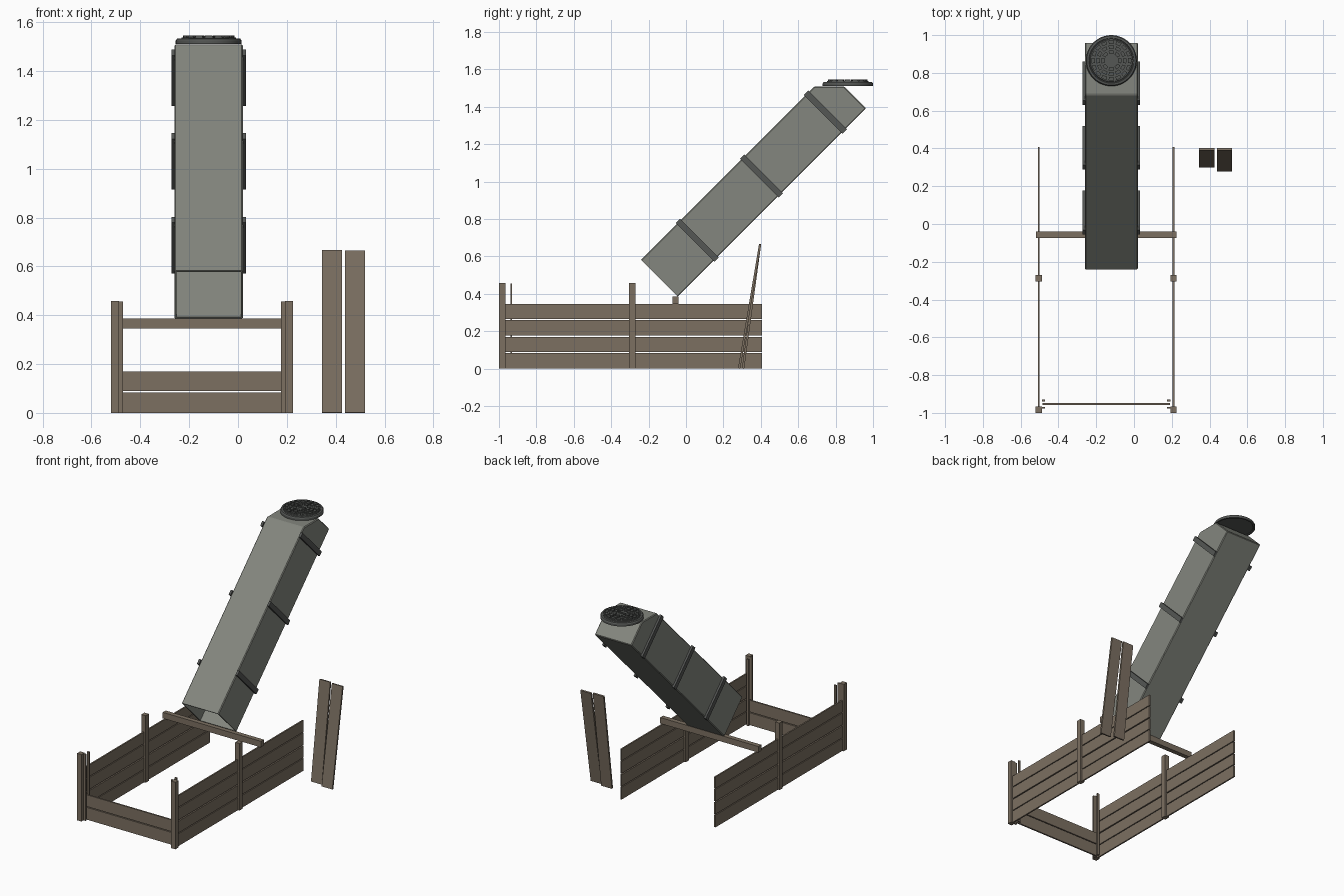
import bpy, bmesh
from math import pi, cos, sin, atan2, hypot

if "Cube" in bpy.data.objects:
    bpy.data.objects.remove(bpy.data.objects["Cube"])


def material(name, rgb):
    m = bpy.data.materials.new(name)
    m.diffuse_color = (*rgb, 1)
    m.use_nodes = True
    m.node_tree.nodes["Principled BSDF"].inputs["Base Color"].default_value = m.diffuse_color
    return m


WOOD = material("weathered_wood", (0.20, 0.16, 0.12))
METAL = material("grey_metal", (0.23, 0.24, 0.21))
DARK = material("dark_metal", (0.09, 0.095, 0.09))


def finish(name, bm, mat):
    bmesh.ops.recalc_face_normals(bm, faces=bm.faces[:])
    me = bpy.data.meshes.new(name)
    bm.to_mesh(me)
    bm.free()
    me.materials.append(mat)
    ob = bpy.data.objects.new(name, me)
    bpy.context.scene.collection.objects.link(ob)
    return ob


def box(name, x, y, z, mat=WOOD):
    """Box from (min, max) pairs, with its origin at the centre."""
    bm = bmesh.new()
    bmesh.ops.create_cube(bm, size=1)
    bmesh.ops.scale(bm, verts=bm.verts[:], vec=(x[1] - x[0], y[1] - y[0], z[1] - z[0]))
    ob = finish(name, bm, mat)
    ob.location = ((x[0] + x[1]) / 2, (y[0] + y[1]) / 2, (z[0] + z[1]) / 2)
    return ob


# Board rows, shared by the side walls and the front gate
ROWS = [(0, 0.084), (0.09, 0.17), (0.178, 0.26), (0.266, 0.345)]

# Side walls, posts and gate guides
for side, cx, inward in (("left", -0.504, 1), ("right", 0.2085, -1)):
    for i, z in enumerate(ROWS):
        box(f"{side}_wall_board_{i + 1}", (cx - 0.005, cx + 0.005), (-0.985, 0.407), z)
    for part, cy in (("front_post", -0.983), ("middle_post", -0.287)):
        box(f"{side}_{part}", (cx - 0.0165, cx + 0.0165), (cy - 0.017, cy + 0.017), (0, 0.459))
    gx = sorted((cx + inward * 0.0165, cx + inward * 0.0325))
    for part, cy in (("inner", -0.934), ("outer", -0.973)):
        box(f"{side}_{part}_gate_guide", gx, (cy - 0.005, cy + 0.005), (0, 0.456))

# Front gate boards
for i, z in enumerate(ROWS[:2]):
    box(f"gate_board_{i + 1}", (-0.485, 0.19), (-0.958, -0.947), z)

# Cross beam under the chute
box("cross_beam", (-0.52, 0.225), (-0.073, -0.041), (0.345, 0.386))

# Loose boards leaning back
for i, (x, y0, top) in enumerate((((0.344, 0.426), 0.305, 0.667), ((0.439, 0.52), 0.284, 0.663))):
    dy = 0.396 - y0
    half = hypot(dy, top) / 2
    ob = box(f"leaning_board_{i + 1}", x, (-0.006, 0.006), (-half, half))
    ob.location = (sum(x) / 2, y0 + dy / 2, top / 2)
    ob.rotation_euler.x = -atan2(dy, top)

# Square chute: side profile extruded across, open at the lower end
X0, X1 = -0.26, 0.02
profile = [(-0.24, 0.583), (-0.043, 0.386), (0.963, 1.392), (0.847, 1.508), (0.685, 1.508)]
bm = bmesh.new()
a = [bm.verts.new((X0, y, z)) for y, z in profile]
b = [bm.verts.new((X1, y, z)) for y, z in profile]
bm.faces.new(a)
bm.faces.new(b[::-1])
for i in range(1, 5):
    j = (i + 1) % 5
    bm.faces.new((a[i], b[i], b[j], a[j]))
chute = finish("chute", bm, METAL)
bev = chute.modifiers.new("edges", 'BEVEL')
bev.width, bev.segments = 0.005, 1
sol = chute.modifiers.new("wall", 'SOLIDIFY')
sol.thickness, sol.offset = 0.009, -1

# Side ribs on the chute
for i, d in enumerate((0.286, 0.771, 1.2545)):
    for side, x in (("left", (-0.273, X0 + 0.002)), ("right", (X1 - 0.002, 0.033))):
        rib = box(f"{side}_rib_{i + 1}", x, (-0.0165, 0.0165), (-0.147, 0.147), DARK)
        rib.location.y = -0.1415 + d * cos(pi / 4)
        rib.location.z = 0.4845 + d * sin(pi / 4)
        rib.rotation_euler.x = pi / 4

# Round cover: lathed profile
CX, CY, N = -0.12, 0.865, 48
lathe = [(0.0, 1.516), (0.120, 1.516), (0.124, 1.511), (0.135, 1.511), (0.135, 1.524),
         (0.130, 1.532), (0.119, 1.534), (0.117, 1.530), (0.113, 1.530), (0.111, 1.537), (0.0, 1.537)]
bm = bmesh.new()
vs = [bm.verts.new((r, 0, z)) for r, z in lathe]
es = [bm.edges.new(p) for p in zip(vs, vs[1:])]
bmesh.ops.spin(bm, geom=vs + es, axis=(0, 0, 1), cent=(0, 0, 0), angle=2 * pi, steps=N)
bmesh.ops.remove_doubles(bm, verts=bm.verts[:], dist=1e-5)
cover = finish("round_cover", bm, DARK)
cover.location = (CX, CY, 0)
bpy.context.view_layer.objects.active = cover
cover.select_set(True)
bpy.ops.object.shade_smooth_by_angle()

# Raised grip blocks in rings on the cover
bm = bmesh.new()
for r0, r1, count in ((0.036, 0.054, 8), (0.062, 0.080, 12), (0.088, 0.106, 16)):
    for k in range(count):
        c, h = 2 * pi * k / count, 0.36 * 2 * pi / count
        ring = [(r * cos(t), r * sin(t))
                for r, ts in ((r0, (c - h, c, c + h)), (r1, (c + h, c, c - h))) for t in ts]
        f = bm.faces.new([bm.verts.new((x, y, 1.536)) for x, y in ring])
        g = bmesh.ops.extrude_face_region(bm, geom=[f])["geom"]
        bmesh.ops.translate(bm, vec=(0, 0, 0.009),
                            verts=[v for v in g if isinstance(v, bmesh.types.BMVert)])
grip = finish("cover_grip_blocks", bm, DARK)
grip.location = (CX, CY, 0)

# Lifting bar in the middle of the cover
box("cover_lifting_bar", (CX - 0.027, CX + 0.027), (CY - 0.006, CY + 0.006), (1.536, 1.544), DARK)
